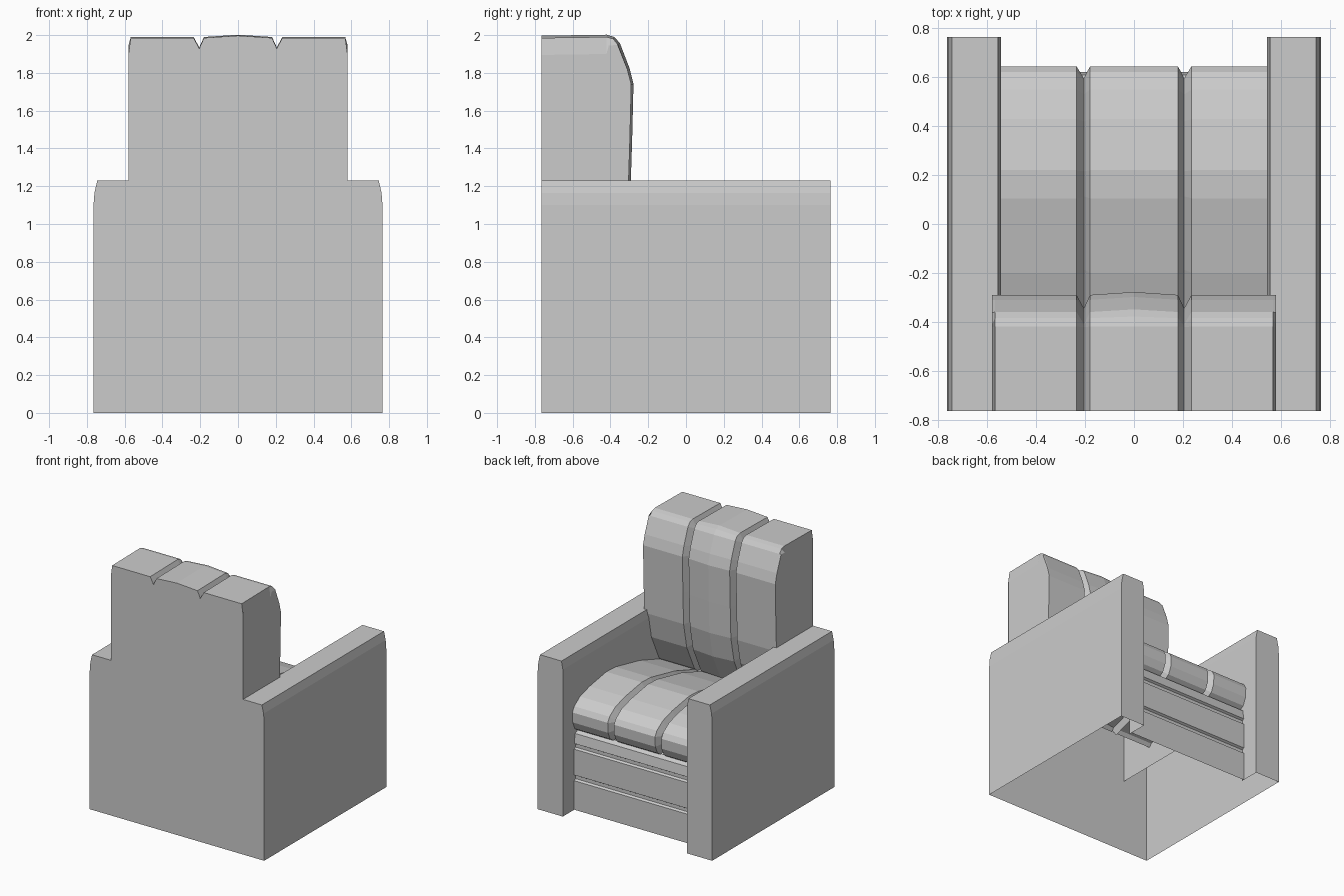
import bpy
import bmesh
from mathutils import Vector

if "Cube" in bpy.data.objects:
    bpy.data.objects.remove(bpy.data.objects["Cube"], do_unlink=True)

GREY = (0.6, 0.6, 0.6, 1)
mat = bpy.data.materials.new("grey upholstery")
mat.use_nodes = True
mat.diffuse_color = GREY
mat.node_tree.nodes["Principled BSDF"].inputs["Base Color"].default_value = GREY

SIDE = 0.765       # half width and half depth
ARM_TOP = 1.23
ARM_IN = 0.545


def finish(name, bm, outward):
    """Weld, orient the faces along a known outward direction, link."""
    bmesh.ops.remove_doubles(bm, verts=bm.verts, dist=0.0005)
    bmesh.ops.recalc_face_normals(bm, faces=bm.faces)
    if sum(f.normal.dot(Vector(outward)) * f.calc_area() for f in bm.faces) < 0:
        bmesh.ops.reverse_faces(bm, faces=bm.faces)
    mesh = bpy.data.meshes.new(name)
    bm.to_mesh(mesh)
    bm.free()
    mesh.materials.append(mat)
    obj = bpy.data.objects.new(name, mesh)
    bpy.context.collection.objects.link(obj)
    return obj


def polygon(bm, points):
    return bm.faces.new([bm.verts.new(p) for p in points])


def skin(bm, rows):
    """Bridge equal rows of points with quads."""
    grid = [[bm.verts.new(p) for p in row] for row in rows]
    for a, b in zip(grid, grid[1:]):
        for i in range(len(a) - 1):
            bm.faces.new((a[i], a[i + 1], b[i + 1], b[i]))


def normals(path):
    """Outward (y, z) normals of a path that runs towards the front."""
    result = []
    for i in range(len(path)):
        a = Vector(path[max(i - 1, 0)])
        b = Vector(path[min(i + 1, len(path) - 1)])
        t = (b - a).normalized()
        result.append(Vector((-t.y, t.x)))
    return result


def cushion_rows(path, half, groove, crown=0, bevel=0):
    """Sweep a three-panel section with two V grooves along the path."""
    right = [(0, crown), (0.18, 0), (0.205, -groove), (0.235, 0), (half - 0.012, 0)]
    rows = []
    for p, n in zip(path, normals(path)):
        edge = (half, -bevel * max(n.y, 0) ** 4)
        section = right + [edge]
        section = [(-x, d) for x, d in section[:0:-1]] + section
        rows.append([(x, p[0] + n.x * d, p[1] + n.y * d) for x, d in section])
    return rows


# Arms: an open-bottomed shell with chamfered top edges
ARM = [(SIDE, 0), (SIDE, 1.1), (0.76, 1.165), (0.745, ARM_TOP),
       (0.557, ARM_TOP), (ARM_IN, 1.165), (ARM_IN, 0.6)]
for name, s in (("left_arm", 1), ("right_arm", -1)):
    bm = bmesh.new()
    skin(bm, [[(s * x, y, z) for x, z in ARM] for y in (-SIDE, SIDE)])
    polygon(bm, [(s * x, SIDE, z) for x, z in ARM + [(ARM_IN, 0)]])
    polygon(bm, [(s * ARM_IN, y, z) for y, z in
                 ((0.6, 0), (SIDE, 0), (SIDE, 0.6), (0.6, 0.6))])
    finish(name, bm, (0, 1, 0))

# Back cushion with flat sides
BACK = [(-SIDE, 1.985), (-0.42, 1.99), (-0.385, 1.98), (-0.36, 1.95),
        (-0.31, 1.82), (-0.29, 1.74), (-0.297, 1.45), (-0.305, 1.2),
        (-0.345, 1.0), (-0.44, 0.8), (-0.47, 0.76)]
back_rows = cushion_rows(BACK, 0.58, 0.055, crown=0.012, bevel=0.09)
bm = bmesh.new()
skin(bm, back_rows)
for end in (0, -1):
    side = [row[end] for row in back_rows]
    polygon(bm, side + [(side[0][0], -SIDE, BACK[-1][1])])
finish("back_cushion", bm, (0, 1, 0))

# Rear panel: one flat face following the arms and the cushion top
shoulder = ARM[:4]
bm = bmesh.new()
outline = [(-x, -SIDE, z) for x, z in shoulder] + [(-0.58, -SIDE, ARM_TOP)]
outline += [(x, -SIDE, z) for x, y, z in back_rows[0]]
outline += [(0.58, -SIDE, ARM_TOP)]
outline += [(x, -SIDE, z) for x, z in reversed(shoulder)]
polygon(bm, outline)
finish("rear_panel", bm, (0, -1, 0))

# Seat cushion rolling over the front edge
SEAT = [(-0.47, 0.78), (-0.2, 0.87), (0.105, 0.935), (0.22, 0.94), (0.43, 0.905),
        (0.55, 0.87), (0.622, 0.82), (0.645, 0.78), (0.642, 0.7),
        (0.615, 0.64), (0.57, 0.61)]
bm = bmesh.new()
skin(bm, cushion_rows(SEAT, ARM_IN, 0.05))
finish("seat_cushion", bm, (0, 0, 1))

# Front panel with two shallow horizontal grooves
PANEL = [(0.57, 0.62), (0.61, 0.6)]
for z in (0.5, 0.25):
    PANEL += [(0.622, z + 0.025), (0.605, z + 0.015), (0.605, z - 0.01), (0.622, z - 0.02)]
PANEL += [(0.622, 0)]
bm = bmesh.new()
skin(bm, [[(s * ARM_IN, y, z) for y, z in PANEL] for s in (-1, 1)])
finish("front_panel", bm, (0, 1, 0))
